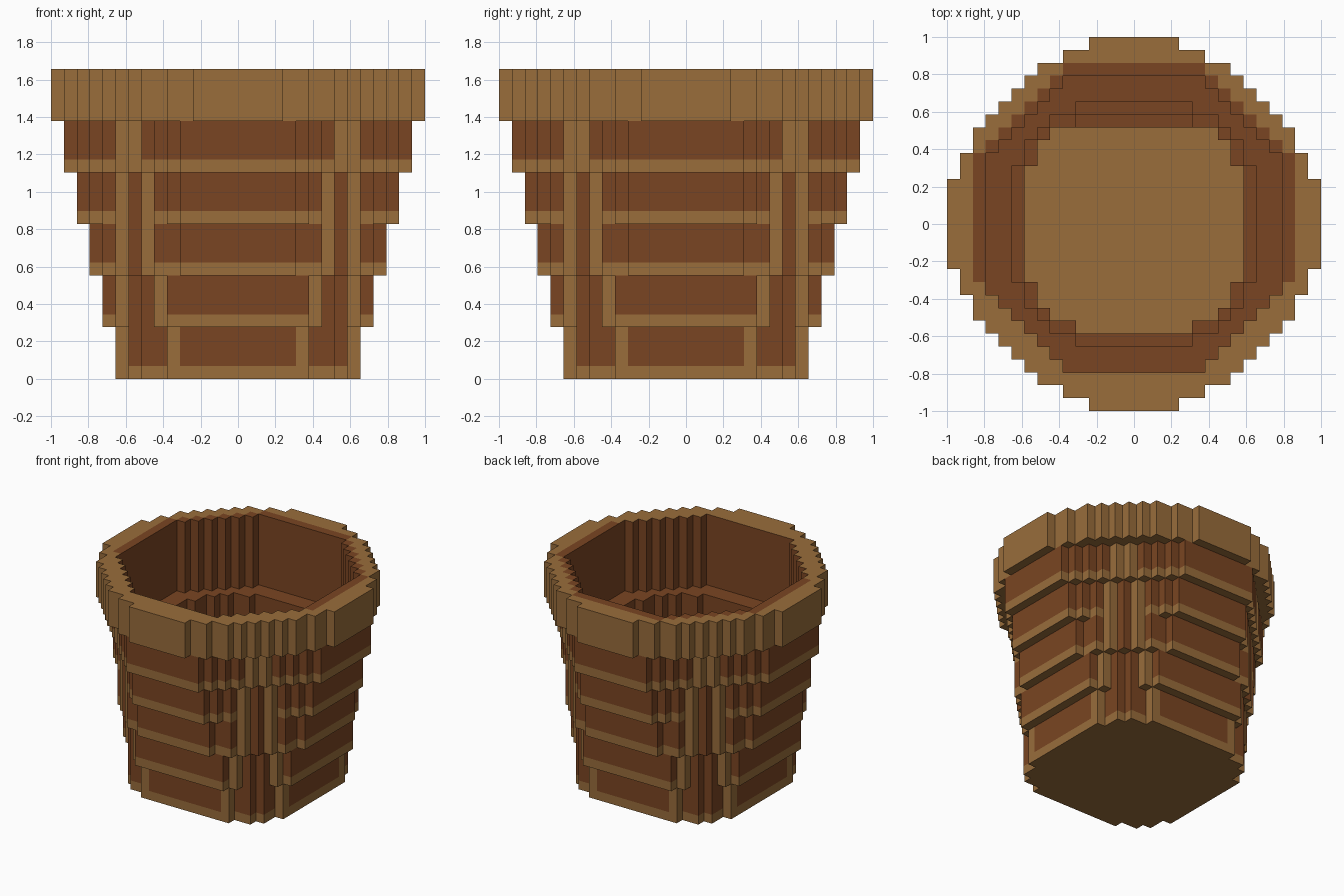
import bpy, bmesh

if "Cube" in bpy.data.objects:
    bpy.data.objects.remove(bpy.data.objects["Cube"], do_unlink=True)

U = 2 / 29          # edge of one block
LIGHT, DARK = 0, 1


def make_material(name, rgb):
    m = bpy.data.materials.new(name)
    m.use_nodes = True
    m.diffuse_color = (*rgb, 1)
    bsdf = m.node_tree.nodes["Principled BSDF"]
    bsdf.inputs["Base Color"].default_value = (*rgb, 1)
    bsdf.inputs["Roughness"].default_value = 0.9
    return m


materials = [make_material("light_tan_clay", (0.319, 0.153, 0.044)),
             make_material("dark_brown_clay", (0.195, 0.0595, 0.016))]


def disc(steps):
    """Stepped round outline: cells inside any of the crossed rectangles."""
    cells = set()
    for a, b in steps:
        for w, d in ((a, b), (b, a)):
            cells |= {(x, y) for x in range(-w, w + 1) for y in range(-d, d + 1)}
    return cells


# Openings, from the lowest to the rim
low_hole = disc([(8, 4), (7, 6), (6, 7)])
mid_hole = disc([(9, 4), (8, 6), (7, 7)])
top_hole = disc([(11, 5), (10, 6), (9, 7), (8, 8)])
low_hole_stepped = {c for c in low_hole if c[1] < 8}   # leaves a ledge at the back

foot = disc([(9, 5), (8, 7)])
tier_2 = disc([(10, 5), (9, 6), (8, 7)])
tier_3 = disc([(11, 4), (10, 6), (9, 7), (8, 8)])
tier_4 = disc([(12, 4), (11, 5), (10, 6), (9, 7), (8, 8)])
tier_5 = disc([(13, 4), (12, 5), (11, 6), (10, 7), (9, 8)])
rim = disc([(14, 3), (13, 5), (12, 7), (11, 8), (10, 9)])

# name, outline, opening, bottom, top, stripe height, light columns, plain dark columns
tiers = [
    ("base_plate", foot, set(), 0, 1, 1, (), ()),
    ("lower_wall", foot, low_hole_stepped, 1, 4, 0, (5, 9), (6, 7, 8)),
    ("second_tier", tier_2, low_hole, 4, 8, 1, (6, 9), (7, 8)),
    ("third_tier", tier_3, mid_hole, 8, 12, 1, (7, 9), (8,)),
    ("fourth_tier", tier_4, mid_hole, 12, 16, 1, (7, 9), (8,)),
    ("fifth_tier", tier_5, top_hole, 16, 20, 1, (8, 9), ()),
    ("rim", rim, top_hole, 20, 24, 4, (), ()),
]


def rim_inlay(x, y):
    """Dark band around the inner edge of the rim."""
    v = abs(y - 0.5)
    return abs(x) <= 12 and v <= 11.5 and abs(x) + v <= 16.5


def top_colour(name, x, y):
    if name == "base_plate" or (name == "rim" and not rim_inlay(x, y)):
        return LIGHT
    return DARK


def build_tier(index):
    name, outline, hole, z0, z1, stripe, frames, plain = tiers[index]
    solid = outline - hole
    below = tiers[index - 1][1] - tiers[index - 1][2] if index else set()
    above = tiers[index + 1][1] - tiers[index + 1][2] if index + 1 < len(tiers) else set()
    bm = bmesh.new()

    def quad(points, colour):
        face = bm.faces.new([bm.verts.new((x * U, y * U, z * U)) for x, y, z in points])
        face.material_index = colour

    for x, y in sorted(solid):
        l, r, f, b = x - 0.5, x + 0.5, y - 0.5, y + 0.5
        # Ledges and undersides, only where exposed
        if (x, y) not in above:
            quad([(l, f, z1), (r, f, z1), (r, b, z1), (l, b, z1)], top_colour(name, x, y))
        if (x, y) not in below:
            quad([(l, b, z0), (r, b, z0), (r, f, z0), (l, f, z0)], LIGHT)
        # Walls, split at the top of the stripe
        for dx, dy, p, q in ((0, -1, (l, f), (r, f)), (1, 0, (r, f), (r, b)),
                             (0, 1, (r, b), (l, b)), (-1, 0, (l, b), (l, f))):
            near = (x + dx, y + dy)
            if near in solid:
                continue
            column = abs(x) if dy else abs(y)
            levels = sorted({z0, z0 + stripe, z1})
            for lo, hi in zip(levels, levels[1:]):
                colour = LIGHT if lo < z0 + stripe and column not in plain else DARK
                if column in frames:
                    colour = LIGHT
                if near in hole:
                    colour = DARK
                quad([(*p, lo), (*q, lo), (*q, hi), (*p, hi)], colour)

    # Merge the blocks into large flat faces
    bmesh.ops.remove_doubles(bm, verts=bm.verts, dist=U * 0.01)
    bmesh.ops.dissolve_limit(bm, angle_limit=0.01, verts=bm.verts, edges=bm.edges,
                             delimit={'MATERIAL'})
    mesh = bpy.data.meshes.new(name)
    for m in materials:
        mesh.materials.append(m)
    bm.to_mesh(mesh)
    bm.free()
    bpy.context.collection.objects.link(bpy.data.objects.new(name, mesh))


for i in range(len(tiers)):
    build_tier(i)
